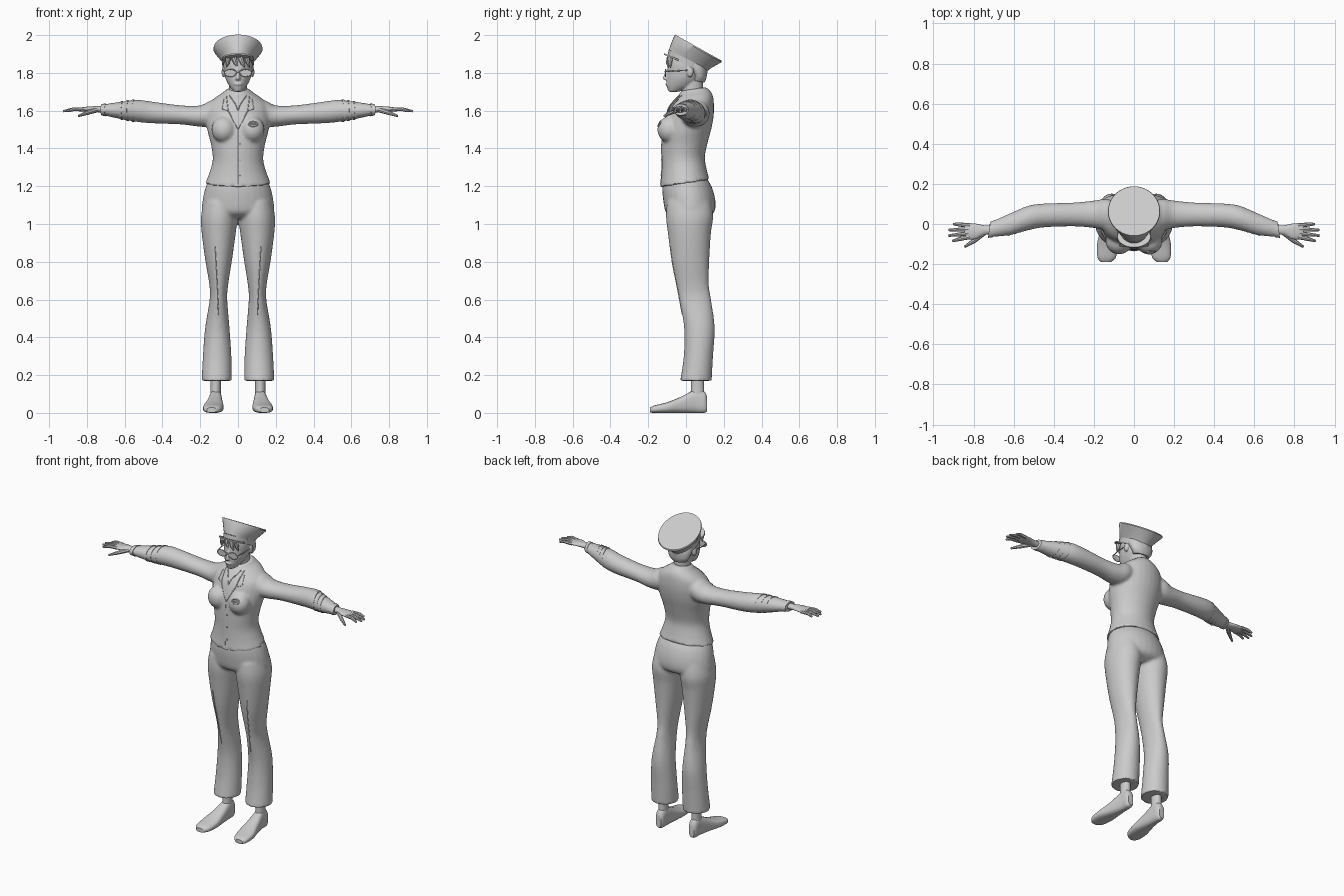
import bpy, bmesh, math
from mathutils import Vector, Matrix

cube = bpy.data.objects.get("Cube")
if cube:
    bpy.data.objects.remove(cube)

grey = bpy.data.materials.new("plain grey")
grey.diffuse_color = (0.6, 0.6, 0.6, 1)
grey.use_nodes = True
grey.node_tree.nodes["Principled BSDF"].inputs["Base Color"].default_value = (0.6, 0.6, 0.6, 1)


def refine(rings, steps=5):
    """Spline interpolation between the given cross-sections."""
    out = []
    for i in range(len(rings) - 1):
        a, b, c, d = (rings[min(max(i + k, 0), len(rings) - 1)] for k in (-1, 0, 1, 2))
        for s in range(steps):
            t = s / steps
            out.append([q + (r - p) * t / 2 + (2 * p - 5 * q + 4 * r - s2) * t * t / 2
                        + (3 * q - p - 3 * r + s2) * t ** 3 / 2 for p, q, r, s2 in zip(a, b, c, d)])
    return out + [list(rings[-1])]


def sym(rings):
    """Centred sections: (z, half width, back and front limits)."""
    return [(z, -w, w, y0, y1) for z, w, y0, y1 in rings]


def loft(bm, axis, rings, mirror=False, shear=0, smooth=True, sides=28, power=1.0):
    """Skin elliptical sections (position, low, high, low, high) along an axis."""
    u, v = [k for k in range(3) if k != axis]
    for flip in ((1, -1) if mirror else (1,)):
        loops = []
        for pos, u0, u1, v0, v1 in (refine(rings) if smooth else rings):
            loop = []
            for k in range(sides):
                ang = math.tau * k / sides
                cu, sv = [math.copysign(abs(f) ** power, f) for f in (math.cos(ang), math.sin(ang))]
                p = Vector()
                p[u] = (u0 + u1) / 2 + (u1 - u0) / 2 * cu
                p[v] = (v0 + v1) / 2 + (v1 - v0) / 2 * sv
                mid = (v0 + v1) / 2 if v == 1 else (u0 + u1) / 2
                p[axis] = pos + (shear * (p.y - mid) if axis != 1 else 0)
                p.x *= flip
                loop.append(bm.verts.new(p))
            loops.append(loop)
        for a, b in zip(loops, loops[1:]):
            for k in range(sides):
                n = (k + 1) % sides
                bm.faces.new((a[k], a[n], b[n], b[k]))
        bm.faces.new(loops[0])
        bm.faces.new(loops[-1])


def ball(bm, centre, radii, mirror=False):
    for flip in ((1, -1) if mirror else (1,)):
        place = Matrix.Translation((centre[0] * flip, *centre[1:])) @ Matrix.Diagonal((*radii, 1))
        bmesh.ops.create_uvsphere(bm, u_segments=20, v_segments=12, radius=1, matrix=place)


def finish(obj, angle=40):
    bpy.ops.object.select_all(action='DESELECT')
    obj.select_set(True)
    bpy.context.view_layer.objects.active = obj
    bpy.ops.object.convert(target='MESH')
    obj = bpy.context.view_layer.objects.active
    if not obj.data.materials:
        obj.data.materials.append(grey)
    bpy.ops.object.shade_smooth_by_angle(angle=math.radians(angle))
    return obj


def build(name, bm, voxel=0, relax=4):
    """Turn the shells into an object, optionally fused into one skin."""
    bmesh.ops.recalc_face_normals(bm, faces=bm.faces)
    mesh = bpy.data.meshes.new(name)
    bm.to_mesh(mesh)
    bm.free()
    mesh.materials.append(grey)
    obj = bpy.data.objects.new(name, mesh)
    bpy.context.collection.objects.link(obj)
    if voxel:
        fuse = obj.modifiers.new("fuse", 'REMESH')
        fuse.mode = 'VOXEL'
        fuse.voxel_size = voxel
        soft = obj.modifiers.new("soften", 'SMOOTH')
        soft.iterations = relax
    return finish(obj)


def tubes(name, paths, mirror=True, cyclic=False):
    """Round tubes through points (x, y, z, radius)."""
    curve = bpy.data.curves.new(name, 'CURVE')
    curve.dimensions = '3D'
    curve.bevel_depth = 1
    curve.bevel_resolution = 2
    curve.use_fill_caps = True
    for path in paths:
        for flip in ((1, -1) if mirror else (1,)):
            spline = curve.splines.new('POLY')
            spline.points.add(len(path) - 1)
            spline.use_cyclic_u = cyclic
            for point, (x, y, z, r) in zip(spline.points, path):
                point.co = (x * flip, y, z, 1)
                point.radius = r
    obj = bpy.data.objects.new(name, curve)
    bpy.context.collection.objects.link(obj)
    return finish(obj)


def seam(name, target, lines, mirror=True, r=0.0025):
    """Thin piping laid on the front of a garment along (x, z) lines."""
    paths = []
    for line in lines:
        path = []
        for (xa, za), (xb, zb) in zip(line, line[1:]):
            for k in range(9):
                t = k / 8
                hit, loc, _, _ = target.ray_cast((xa + (xb - xa) * t, -1, za + (zb - za) * t), (0, 1, 0))
                if hit:
                    path.append((*loc, r))
        if len(path) > 1:
            paths.append(path)
    return tubes(name, paths, mirror)


# Trousers: hips and two flared legs
bm = bmesh.new()
loft(bm, 2, sym([(1.03, .14, -.06, .1), (1.06, .188, -.105, .148), (1.12, .188, -.12, .156),
                 (1.2, .17, -.125, .135), (1.27, .135, -.11, .09)]))
loft(bm, 2, [(.17, .033, .192, -.031, .136), (.3, .035, .186, -.012, .143), (.45, .045, .174, -.01, .152),
             (.6, .057, .15, -.036, .133), (.68, .052, .152, -.052, .121), (.8, .033, .172, -.076, .123),
             (.95, .012, .192, -.096, .132), (1.04, .002, .196, -.106, .144), (1.12, .01, .18, -.1, .13)], True)
trousers = build("trousers", bm, .009)

# Jacket: torso, bust and sleeves
sleeve = [(.08, 0, .11, 1.54, 1.65), (.14, -.03, .125, 1.515, 1.655), (.2, -.02, .117, 1.515, 1.628),
          (.3, -.012, .107, 1.527, 1.628), (.45, -.017, .102, 1.533, 1.647), (.53, -.032, .09, 1.54, 1.657),
          (.62, -.056, .052, 1.555, 1.647), (.72, -.066, .008, 1.578, 1.632)]
bm = bmesh.new()
loft(bm, 2, sym([(1.215, .174, -.137, .125), (1.27, .152, -.131, .11), (1.34, .134, -.129, .1),
                 (1.42, .143, -.13, .117), (1.5, .163, -.127, .138), (1.57, .168, -.115, .148),
                 (1.63, .158, -.095, .147), (1.67, .118, -.066, .14), (1.7, .074, -.035, .122),
                 (1.715, .06, -.025, .105)]), shear=.15)
ball(bm, (.075, -.088, 1.5), (.066, .064, .07), True)
loft(bm, 0, sleeve, True)
jacket = build("jacket", bm, .009)

# Sleeve bands and cuffs, following the sleeve
bm = bmesh.new()
for start, width in ((.55, .01), (.58, .01), (.61, .01), (.7, .022)):
    rings = []
    for x in (start, start + width):
        row = min(refine(sleeve, 40), key=lambda ring: abs(ring[0] - x))
        rings.append([x] + [c + g for c, g in zip(row[1:], (-.003, .003, -.003, .003))])
    loft(bm, 0, rings, True, shear=-.15, smooth=False)
build("sleeve_bands", bm)

# Head: skull, jaw, neck, nose, lips and ears
bm = bmesh.new()
loft(bm, 2, sym([(1.7, .022, -.092, -.04), (1.73, .046, -.102, .04), (1.77, .066, -.102, .085),
                 (1.81, .074, -.098, .102), (1.85, .077, -.094, .104), (1.89, .07, -.08, .09)]))
loft(bm, 2, sym([(1.6, .058, -.01, .1), (1.68, .048, -.02, .09), (1.8, .05, -.02, .09)]))
loft(bm, 2, sym([(1.763, .014, -.117, -.08), (1.776, .012, -.122, -.08), (1.82, .006, -.103, -.08)]))
ball(bm, (0, -.098, 1.741), (.022, .012, .008))
ball(bm, (.077, .022, 1.805), (.01, .018, .028), True)
build("head", bm, .005, 3)

# Hair: close crop at the back and fringe under the cap
bm = bmesh.new()
loft(bm, 2, sym([(1.755, .054, .03, .098), (1.78, .07, .03, .108), (1.82, .08, .0, .112),
                 (1.86, .08, -.04, .11)]), shear=-.2)
build("hair", bm)
tubes("fringe", [[(x, -.086, 1.88, .016), (x + lean, -.1 + abs(x) / 3, 1.85, .011), (x + lean * 2, -.1 + abs(x) / 2.5, 1.83, .002)]
                 for x, lean in ((-.05, -.006), (-.022, .01), (.012, .012), (.045, .009))], False)

# Cap: band, flared crown and visor
bm = bmesh.new()
loft(bm, 2, sym([(1.838, .083, -.097, .11), (1.87, .086, -.092, .116)]), shear=-.5, smooth=False, sides=40)
loft(bm, 2, sym([(1.866, .082, -.09, .112), (1.885, .095, -.083, .132), (1.927, .13, -.062, .188),
                 (1.934, .128, -.058, .187)]), shear=-.56, smooth=False, sides=40)
build("cap", bm)
bm = bmesh.new()
loft(bm, 2, sym([(1.874, .084, -.118, -.01), (1.882, .082, -.116, -.01)]), shear=-.42, smooth=False, sides=40)
build("cap_visor", bm)

# Glasses: rims, lenses, bridge and temples
rim = [(.04 + .031 * math.cos(math.tau * k / 20), -.108, 1.8 + .019 * math.sin(math.tau * k / 20), .003)
       for k in range(20)]
tubes("glasses_rims", [rim], cyclic=True)
tubes("glasses_arms", [[(.07, -.107, 1.808, .003), (.078, -.06, 1.81, .003), (.08, .02, 1.815, .003)],
                       [(0, -.113, 1.805, .003), (.01, -.108, 1.805, .003)]])
bm = bmesh.new()
loft(bm, 1, [(-.109, .01, .07, 1.782, 1.818), (-.105, .01, .07, 1.782, 1.818)], True, smooth=False)
build("glasses_lenses", bm)

# Hands: palm, fingers and thumb
bm = bmesh.new()
loft(bm, 0, [(.7, -.05, -.008, 1.588, 1.625), (.75, -.056, -.006, 1.592, 1.624), (.79, -.075, .002, 1.595, 1.622),
             (.83, -.075, .004, 1.595, 1.617), (.845, -.068, -.002, 1.6, 1.613)], True)
build("hands", bm)
tubes("fingers", [[(.82, base, 1.607, .011), (.87, (base + tip) / 2, 1.608, .01), (end, tip, 1.597, .006)]
                  for base, tip, end in ((-.006, .0, .9), (-.026, -.03, .925), (-.046, -.058, .925), (-.065, -.085, .905))]
      + [[(.75, -.045, 1.604, .014), (.795, -.082, 1.59, .012), (.845, -.114, 1.572, .006)]])

# Shoes and ankles
bm = bmesh.new()
loft(bm, 1, [(-.19, .115, .165, .002, .028), (-.165, .09, .182, 0, .04), (-.1, .077, .184, 0, .056),
             (-.03, .08, .167, 0, .084), (.05, .086, .15, 0, .122), (.095, .09, .146, 0, .115),
             (.112, .1, .136, .008, .085)], True, power=.75)
build("shoes", bm)
bm = bmesh.new()
loft(bm, 2, [(.07, .09, .146, .02, .1), (.13, .091, .145, .026, .096), (.22, .09, .146, .025, .097)], True)
build("ankles", bm)

# Garment lines: lapels, collar points, front edge, creases, badge and buttons
seam("lapels", jacket, [[(.062, 1.68), (.052, 1.6), (0, 1.5)], [(.045, 1.68), (.01, 1.63), (.0, 1.6)],
                        [(.075, 1.66), (.085, 1.61), (.052, 1.6)]])
seam("front_edge", jacket, [[(0, 1.5), (0, 1.21)]], False, .002)
seam("trouser_creases", trousers, [[(.122, .88), (.112, .7), (.103, .52)]], r=.003)
badge = [(.08 + .024 * math.cos(math.tau * k / 12), 1.53 + .013 * math.sin(math.tau * k / 12)) for k in range(13)]
seam("badge", jacket, [badge, [(.065, 1.53), (.095, 1.53)]], False, .004)
seam("buttons", jacket, [[(.008, z), (.014, z)] for z in (1.26, 1.34, 1.42)], False, .005)
